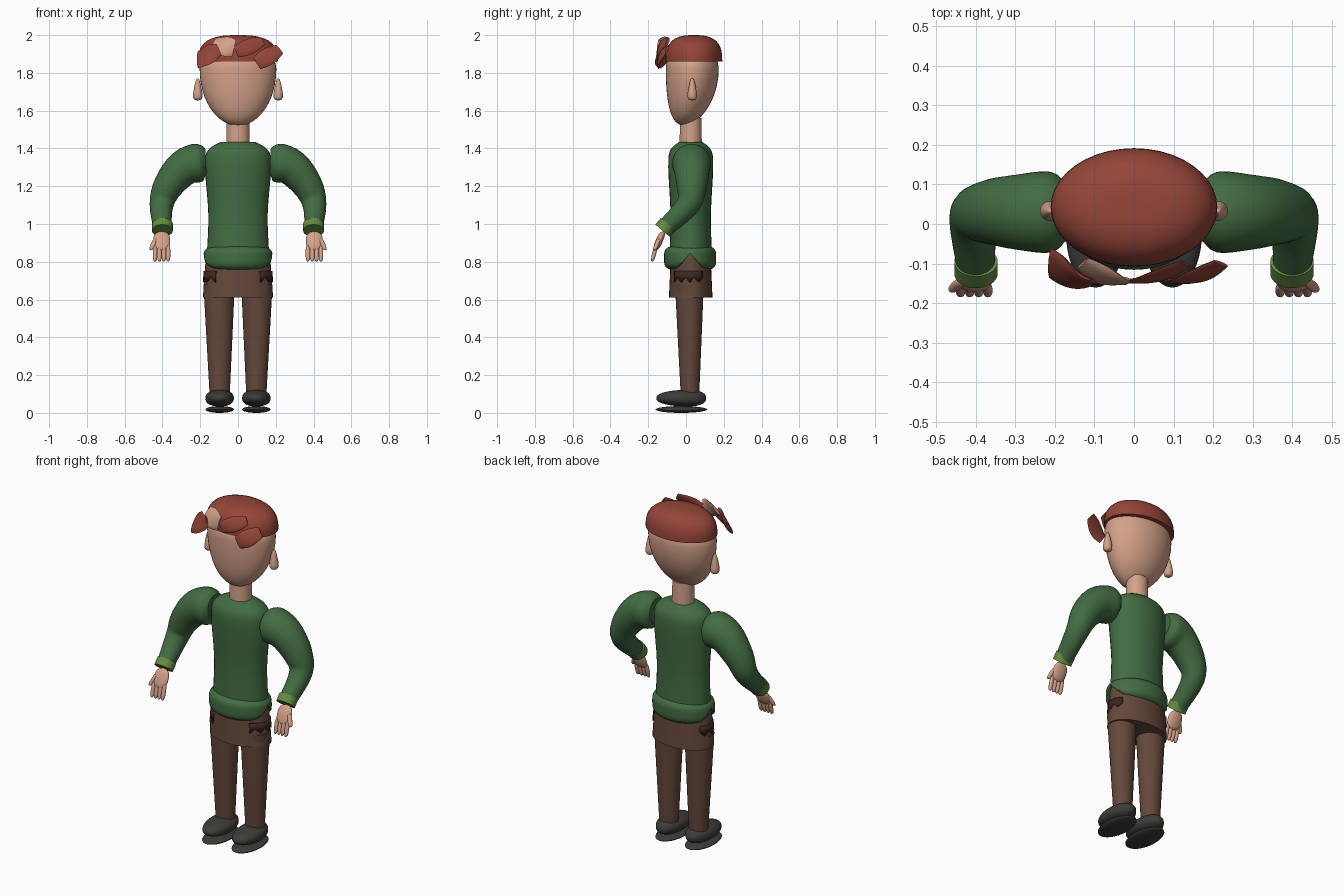
import bpy, bmesh, math
from mathutils import Vector

cube = bpy.data.objects.get("Cube")
if cube:
    bpy.data.objects.remove(cube)


def material(name, red, green, blue):
    colour = (red, green, blue, 1)
    mat = bpy.data.materials.new(name)
    mat.use_nodes = True
    mat.diffuse_color = colour
    shader = mat.node_tree.nodes["Principled BSDF"]
    shader.inputs["Base Color"].default_value = colour
    shader.inputs["Roughness"].default_value = .8
    return mat


skin = material("skin", .66, .36, .25)
auburn = material("auburn hair", .3, .06, .04)
wool = material("green wool", .055, .15, .055)
lime = material("light green cuff", .13, .26, .05)
brown = material("brown cloth", .13, .065, .044)
dark = material("dark brown patch", .045, .02, .015)
leather = material("dark grey leather", .045, .047, .04)


def finish(name, bm, mat):
    bmesh.ops.recalc_face_normals(bm, faces=bm.faces)
    mesh = bpy.data.meshes.new(name)
    bm.to_mesh(mesh)
    bm.free()
    mesh.materials.append(mat)
    part = bpy.data.objects.new(name, mesh)
    bpy.context.collection.objects.link(part)
    bpy.ops.object.select_all(action='DESELECT')
    part.select_set(True)
    bpy.context.view_layer.objects.active = part
    bpy.ops.object.shade_smooth_by_angle(angle=math.radians(40))
    return part


def blob(name, mat, centre, size, power=2, rule=None, side=1):
    # Rounded solid; a higher power is boxier, and the rule bends the unit shape
    bm = bmesh.new()
    bmesh.ops.create_uvsphere(bm, u_segments=40, v_segments=24, radius=1)
    for vert in bm.verts:
        co = vert.co
        across = math.hypot(co.x, co.y)
        co *= (across ** power + abs(co.z) ** power) ** (-1 / power)
        if rule:
            rule(co)
        vert.co = Vector(c + s * p for c, s, p in zip(centre, size, co))
        vert.co.x *= side
    return finish(name, bm, mat)


def spline(rows, steps):
    # Catmull-Rom curve through the control rows
    points = [rows[0], *rows, rows[-1]]
    curve = []
    for before, start, end, after in zip(points, points[1:], points[2:], points[3:]):
        for k in range(steps):
            t = k / steps
            curve.append([q + ((r - p) * t + (2 * p - 5 * q + 4 * r - s) * t * t
                               + (3 * q - p - 3 * r + s) * t ** 3) / 2
                          for p, q, r, s in zip(before, start, end, after)])
    return curve + [rows[-1]]


def tube(name, mat, rows, flat=1, side=1, sides=32, steps=4):
    # Each row is x, y, z and radius; flat squashes the section in depth
    rows = spline(rows, steps)
    path = [Vector(row[:3]) for row in rows]
    bm = bmesh.new()
    rings = []
    for i, centre in enumerate(path):
        along = path[min(i + 1, len(path) - 1)] - path[max(i - 1, 0)]
        turn = Vector((0, 0, -1)).rotation_difference(along)
        ring = []
        for k in range(sides):
            angle = math.tau * k / sides
            spoke = Vector((math.cos(angle), flat * math.sin(angle), 0)) * rows[i][3]
            spot = centre + turn @ spoke
            ring.append(bm.verts.new((spot.x * side, spot.y, spot.z)))
        rings.append(ring)
    for upper, lower in zip(rings, rings[1:]):
        for k in range(sides):
            bm.faces.new((upper[k - 1], upper[k], lower[k], lower[k - 1]))
    bm.faces.new(rings[0])
    bm.faces.new(rings[-1])
    return finish(name, bm, mat)


def column(name, mat, rows, flat):
    # Upright tube on the middle plane, from height and radius
    return tube(name, mat, [(0, .025, z, radius) for z, radius in rows], flat)


# Egg-shaped head with the chin drawn forward, and a boxy dome of hair
def egg(co):
    if co.z > 0:
        co.z *= .45
    else:
        co.y -= .3 * co.z ** 2


def dome(co):
    co.z = max(co.z, 0)


blob("head", skin, (0, .033, 1.82), (.203, .14, .3), rule=egg)
blob("hair_cap", auburn, (0, .042, 1.86), (.211, .15, .14), 2.8, dome)
column("neck", skin, [(1.56, .06), (1.41, .062)], .95)


# Swept fringe: flat locks bowing forward from an outer to an inner end
def lock(name, mat, outer, inner, outer_width, inner_width):
    rows = []
    for k in range(7):
        t = k / 6
        x, z = Vector(outer).lerp(Vector(inner), t)
        width = outer_width + (inner_width - outer_width) * t
        rows.append((x, -.1 - .045 * math.sin(t * math.pi / 2), z,
                     width + .015 * math.sin(t * math.pi)))
    tube(name, mat, rows, flat=.2, sides=12, steps=2)


lock("fringe_right", auburn, (-.21, 1.87), (-.1, 1.925), .06, .03)
lock("fringe_light", skin, (-.13, 1.955), (-.02, 1.93), .035, .045)
lock("fringe_middle", auburn, (.13, 1.97), (-.01, 1.91), .025, .03)
lock("fringe_left", auburn, (.22, 1.925), (.1, 1.85), .03, .035)

# Sweater, with a hem that rises to a slit on each side
column("sweater", wool, [(1.435, .09), (1.39, .16), (1.3, .175), (1.05, .157), (.84, .165)], .68)
hem = blob("sweater_hem", wool, (0, .022, .82), (.182, .138, .068), 4)
for vert in hem.data.vertices:
    vert.co.z = max(vert.co.z, .845 - 1.2 * abs(vert.co.y - .022))

# Shorts
column("shorts", brown, [(.86, .168), (.61, .186)], .62)


def teardrop(co):
    taper = .8 - .4 * co.z
    co.x *= taper
    co.y *= taper


def lean_forward(co):
    co.y += co.z


def lean_out(co):
    co.x -= co.z
    co.y += co.z


def low_toe(co):
    co.z *= 1 + .15 * co.y


for side, tag in ((1, "left"), (-1, "right")):
    blob(tag + "_ear", skin, (.213, .033, 1.713), (.026, .026, .058), 3, teardrop, side)

    # Bent sleeve with its cuff
    tube(tag + "_sleeve", wool,
         [(.17, .03, 1.33, .07), (.21, .03, 1.325, .102), (.29, .03, 1.295, .096),
          (.37, .03, 1.2, .08), (.405, .01, 1.1, .063), (.4, -.115, .975, .047)], side=side)
    tube(tag + "_cuff", lime, [(.4, -.095, 1, .055), (.4, -.125, .965, .055)], .9, side)

    # Hand
    blob(tag + "_palm", skin, (.404, -.142, .91), (.045, .02, .05), 2.5, lean_forward, side)
    for i in range(4):
        blob(f"{tag}_finger_{i + 1}", skin, (.37 + .023 * i, -.168, .845),
             (.012, .011, .043), 3, lean_forward, side)
    blob(tag + "_thumb", skin, (.449, -.155, .893), (.013, .012, .032), 3, lean_out, side)

    # Leg, shoe and sole
    tube(tag + "_leg", brown, [(.1, .018, .68, .083), (.097, .021, .09, .053)], .92, side)
    blob(tag + "_shoe", leather, (.097, -.025, .078), (.075, .132, .043), 2.4, low_toe, side)
    blob(tag + "_sole", leather, (.097, -.025, .018), (.075, .136, .018), side=side)

    # Ragged dark patch wrapped around the hip
    bm = bmesh.new()
    strip = []
    for k in range(8):
        angle = math.radians(12 * k - 50)
        for z in (.69 + .025 * (k % 2), .75):
            radius = .19 - .07 * (z - .61)
            strip.append(bm.verts.new((side * radius * math.cos(angle),
                                       .025 + .62 * radius * math.sin(angle), z)))
    for k in range(0, len(strip) - 2, 2):
        bm.faces.new((strip[k], strip[k + 2], strip[k + 3], strip[k + 1]))
    patch = finish(tag + "_hip_patch", bm, dark)
    thickness = patch.modifiers.new("thickness", 'SOLIDIFY')
    thickness.thickness = .004
    thickness.offset = 0
